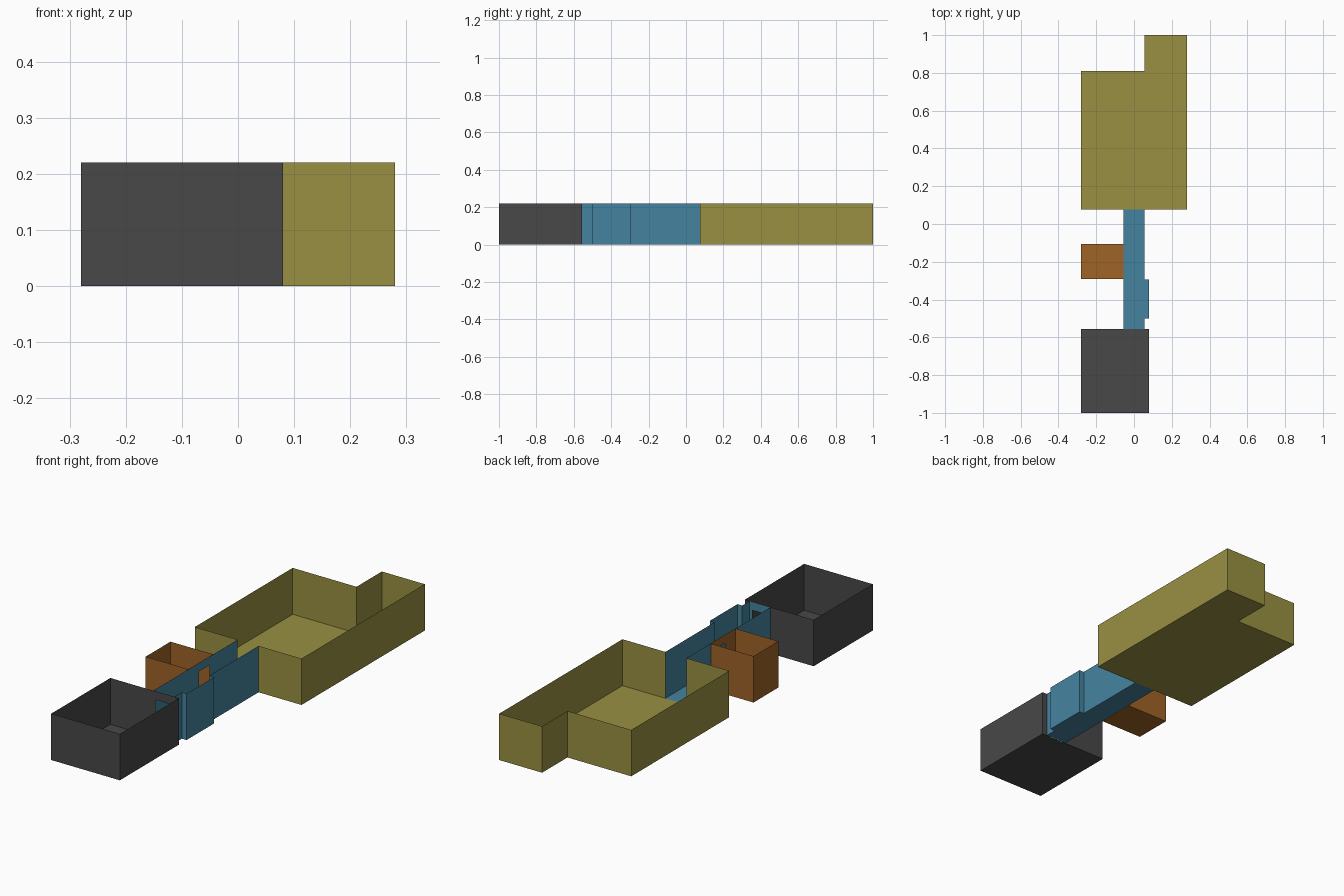
import bpy, bmesh
from mathutils import Vector

if "Cube" in bpy.data.objects:
    bpy.data.objects.remove(bpy.data.objects["Cube"])

WALL_H = 0.22
DOOR_H = 0.18


def room(name, color, outline, doors=None, open_sides=()):
    """Floor plus thin walls along a counter-clockwise outline.
    doors: {side index: (start, end)} as distances along that side."""
    doors = doors or {}
    bm = bmesh.new()

    def quad(a, b, z0, z1):
        # wound so the wall faces into the room
        pts = [(b.x, b.y, z0), (a.x, a.y, z0), (a.x, a.y, z1), (b.x, b.y, z1)]
        bm.faces.new([bm.verts.new(p) for p in pts])

    bm.faces.new([bm.verts.new((x, y, 0)) for x, y in outline])
    corners = [Vector(p) for p in outline]
    for i, a in enumerate(corners):
        b = corners[(i + 1) % len(corners)]
        if i in open_sides:
            continue
        if i in doors:
            along = (b - a).normalized()
            d0, d1 = (a + along * d for d in doors[i])
            quad(a, d0, 0, WALL_H)
            quad(d0, d1, DOOR_H, WALL_H)
            quad(d1, b, 0, WALL_H)
        else:
            quad(a, b, 0, WALL_H)
    bmesh.ops.remove_doubles(bm, verts=bm.verts, dist=1e-5)

    mesh = bpy.data.meshes.new(name)
    bm.to_mesh(mesh)
    bm.free()
    mat = bpy.data.materials.new(name + "_paint")
    mat.diffuse_color = (*color, 1)
    mat.use_nodes = True
    mat.node_tree.nodes["Principled BSDF"].inputs["Base Color"].default_value = mat.diffuse_color
    mesh.materials.append(mat)
    obj = bpy.data.objects.new(name, mesh)
    bpy.context.collection.objects.link(obj)
    return obj


# shared plan lines
L, R = -0.28, 0.28            # outer left and right
HL, HR = -0.056, 0.055        # hallway sides
NICHE = 0.08                  # hallway niche / front room right side
FRONT_Y, BACK_Y = -0.557, 0.076
E = 0.001                     # gap between back-to-back walls

# front room, door in its back wall
room("front_room", (0.065, 0.065, 0.065),
     [(L, -1), (NICHE, -1), (NICHE, FRONT_Y), (L, FRONT_Y)],
     doors={2: (NICHE - 0.042, NICHE + 0.042)})

# hallway with side niche, open to the large room
room("hallway", (0.06, 0.23, 0.35),
     [(HL + E, FRONT_Y + E), (HR, FRONT_Y + E), (HR, -0.5), (NICHE, -0.5),
      (NICHE, -0.293), (HR, -0.293), (HR, BACK_Y), (HL + E, BACK_Y)],
     doors={0: (-HL - E - 0.042, -HL - E + 0.042),
            7: (BACK_Y + 0.133, BACK_Y + 0.215)},
     open_sides=(6,))

# small side room, door to the hallway
room("side_room", (0.35, 0.125, 0.02),
     [(L, -0.292), (HL, -0.292), (HL, -0.106), (L, -0.106)],
     doors={1: (0.292 - 0.215, 0.292 - 0.133)})

# large L-shaped room, open to the hallway
room("large_room", (0.32, 0.28, 0.055),
     [(L, BACK_Y), (HL, BACK_Y), (HR, BACK_Y), (R, BACK_Y),
      (R, 1), (HR, 1), (HR, 0.81), (L, 0.81)],
     open_sides=(1,))
